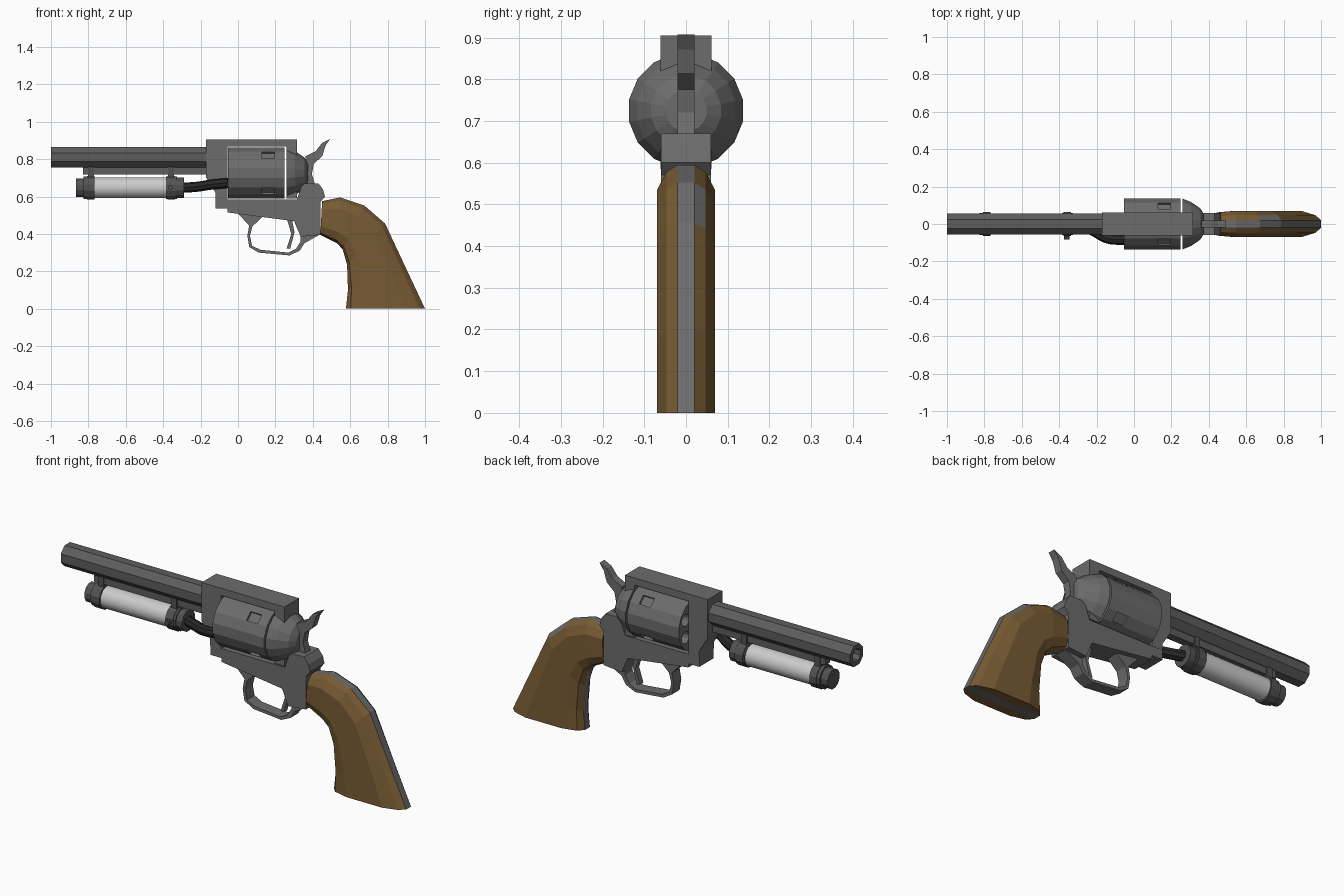
import bpy, bmesh, math
from mathutils import Matrix

cube = bpy.data.objects.get("Cube")
if cube:
    bpy.data.objects.remove(cube)


def material(name, r, g, b):
    m = bpy.data.materials.new(name)
    m.use_nodes = True
    m.diffuse_color = (r, g, b, 1)
    m.node_tree.nodes["Principled BSDF"].inputs["Base Color"].default_value = (r, g, b, 1)
    return m


steel = material("grey steel", .15, .15, .15)
dark_steel = material("dark steel", .11, .11, .11)
cap_metal = material("cap metal", .085, .085, .085)
rubber = material("black rubber", .022, .022, .022)
glass = material("pale glass", .6, .6, .6)
wood = material("brown wood", .185, .105, .034)


def finish(name, bm, *mats):
    bmesh.ops.recalc_face_normals(bm, faces=bm.faces)
    me = bpy.data.meshes.new(name)
    bm.to_mesh(me)
    bm.free()
    ob = bpy.data.objects.new(name, me)
    bpy.context.collection.objects.link(ob)
    for m in mats:
        me.materials.append(m)
    return ob


def loft(bm, rings):
    """Skin rings of points and cap both ends; returns the side faces by ring."""
    vs = [[bm.verts.new(p) for p in ring] for ring in rings]
    n = len(vs[0])
    sides = [[bm.faces.new((a[i], a[(i + 1) % n], b[(i + 1) % n], b[i])) for i in range(n)]
             for a, b in zip(vs, vs[1:])]
    bm.faces.new(vs[0])
    bm.faces.new(vs[-1])
    return sides


def prism(name, outline, half, mat):
    """Side outline (x, z) given thickness across y."""
    bm = bmesh.new()
    loft(bm, [[(x, y, z) for x, z in outline] for y in (-half, half)])
    return finish(name, bm, mat)


def turned(name, profile, z, n, mat):
    """Profile (x, radius) revolved round an axis along x, flats facing the sides."""
    bm = bmesh.new()
    angles = [2 * math.pi * (i + .5) / n for i in range(n)]
    loft(bm, [[(x, r * math.cos(a), z + r * math.sin(a)) for a in angles] for x, r in profile])
    return finish(name, bm, mat)


def box(name, x0, x1, half, z0, z1, mat):
    return prism(name, [(x0, z0), (x1, z0), (x1, z1), (x0, z1)], half, mat)


def smooth(ob):
    bpy.ops.object.select_all(action='DESELECT')
    ob.select_set(True)
    bpy.context.view_layer.objects.active = ob
    bpy.ops.object.shade_smooth_by_angle()


# Barrel with bore, and the rail beneath it
turned("barrel", [(-.88, .034), (-1, .034), (-1, .0595), (-.17, .0595)], .81, 8, dark_steel)
box("under_rail", -.83, -.17, .02, .718, .757, dark_steel)

# Frame: arch round the cylinder window, and the lower body
prism("upper_frame", [(-.17, .905), (.315, .905), (.315, .59), (.258, .59), (.258, .867),
                      (-.056, .867), (-.056, .585), (-.12, .585), (-.12, .62), (-.17, .7)],
      .061, steel)
prism("lower_frame", [(-.12, .585), (.315, .585), (.345, .67), (.43, .67), (.455, .638),
                      (.465, .6), (.44, .57), (.44, .395), (.335, .385), (.3, .468),
                      (-.056, .515), (-.056, .535), (-.12, .535)], .06, steel)

# Cylinder with chambers and stop notches cut in
AXIS = .725
cylinder = turned("cylinder", [(-.053, .139), (.249, .139)], AXIS, 16, steel)
bm = bmesh.new()
for i in range(6):
    a = math.radians(30 + 60 * i)
    bmesh.ops.create_cone(bm, cap_ends=True, segments=12, radius1=.031, radius2=.031, depth=.3,
                          matrix=Matrix.Translation((-.05, .092 * math.cos(a), AXIS + .092 * math.sin(a)))
                          @ Matrix.Rotation(math.pi / 2, 4, 'Y'))
for i in range(4):
    bmesh.ops.create_cube(bm, size=1, matrix=Matrix.Translation((0, 0, AXIS))
                          @ Matrix.Rotation(math.radians(45 + 90 * i), 4, 'X')
                          @ Matrix.Translation((.162, .137, 0))
                          @ Matrix.Diagonal((.066, .026, .048, 1)))
cutter = finish("cylinder_cutter", bm, steel)
cutter.hide_render = True
mod = cylinder.modifiers.new("cuts", 'BOOLEAN')
mod.object = cutter
mod.operation = 'DIFFERENCE'
mod.solver = 'EXACT'
bpy.context.view_layer.objects.active = cylinder
bpy.ops.object.modifier_apply(modifier="cuts")
bpy.data.objects.remove(cutter)

# Recoil shield behind the cylinder
turned("recoil_shield", [(.258, .139), (.305, .12), (.355, .085), (.375, .05)], AXIS, 16, steel)

# Hammer
prism("hammer", [(.36, .67), (.36, .815), (.415, .842), (.45, .887), (.492, .908),
                 (.468, .872), (.45, .815), (.405, .775), (.395, .72), (.41, .67)], .02, steel)

# Trigger guard and trigger
outer = [(0, .508), (.06, .445), (.05, .39), (.06, .33), (.11, .3), (.275, .285),
         (.33, .31), (.355, .35), (.435, .395)]
inner = [(.335, .387), (.335, .36), (.31, .32), (.27, .3), (.12, .315), (.075, .337),
         (.064, .39), (.077, .44), (.13, .49)]
prism("trigger_guard", outer + inner, .032, steel)
prism("trigger", [(.262, .478), (.288, .478), (.302, .41), (.279, .32), (.26, .322),
                  (.285, .4)], .015, steel)

# Grip: a metal spine between two wooden halves
front = [(.44, .395), (.53, .35), (.56, .316), (.583, .236), (.588, .1), (.577, 0)]
back = [(.45, .575), (.545, .595), (.675, .552), (.786, .456), (.906, .2), (1, 0)]
prism("grip_spine", front + back[::-1], .02, steel)
section = [(0, .02), (.06, .05), (.25, .07), (.75, .07), (.93, .047), (1, .02)]
for name, side in (("left_grip", 1), ("right_grip", -1)):
    bm = bmesh.new()
    rings = []
    for i, (f, b) in enumerate(zip(front, back)):
        swell = .88 if i == 0 else 1
        rings.append([(f[0] + (b[0] - f[0]) * t, side * max(.02, y * swell),
                       f[1] + (b[1] - f[1]) * t) for t, y in section])
    sides = loft(bm, rings)
    if side == 1:
        sides[2][4].material_index = 1  # bare metal patch on the back edge
    finish(name, bm, wood, steel)

# Canister under the barrel: glass tube, end caps, clamps
TUBE = .647
smooth(turned("glass_tube", [(-.78, .057), (-.37, .057)], TUBE, 16, glass))
turned("front_cap", [(-.865, .04), (-.865, .052), (-.825, .052), (-.825, .062), (-.768, .062)],
       TUBE, 12, cap_metal)
turned("rear_cap", [(-.385, .062), (-.325, .062), (-.325, .056), (-.29, .056), (-.29, .03)],
       TUBE, 12, cap_metal)
for name, x in (("front_clamp", -.787), ("rear_clamp", -.357)):
    turned(name, [(x - .02, .066), (x + .02, .066)], TUBE, 12, cap_metal)
    box(name + "_bracket", x - .016, x + .016, .026, .69, .758, cap_metal)
bm = bmesh.new()
bmesh.ops.create_cone(bm, cap_ends=True, segments=8, radius1=.014, radius2=.014, depth=.03,
                      matrix=Matrix.Translation((-.36, -.068, TUBE))
                      @ Matrix.Rotation(math.pi / 2, 4, 'X'))
finish("clamp_screw", bm, cap_metal)

# Hose from the canister to the cylinder
curve = bpy.data.curves.new("hose", 'CURVE')
curve.dimensions = '3D'
curve.bevel_depth = .027
curve.bevel_resolution = 2
curve.resolution_u = 5
curve.use_fill_caps = True
spline = curve.splines.new('BEZIER')
path = [(-.3, 0, .647), (-.22, -.036, .652), (-.14, -.078, .664), (-.052, -.085, .672)]
spline.bezier_points.add(len(path) - 1)
for point, co in zip(spline.bezier_points, path):
    point.co = co
    point.handle_left_type = point.handle_right_type = 'AUTO'
curve.materials.append(rubber)
hose = bpy.data.objects.new("hose", curve)
bpy.context.collection.objects.link(hose)
bpy.ops.object.select_all(action='DESELECT')
hose.select_set(True)
bpy.context.view_layer.objects.active = hose
bpy.ops.object.convert(target='MESH')
smooth(bpy.context.view_layer.objects.active)
